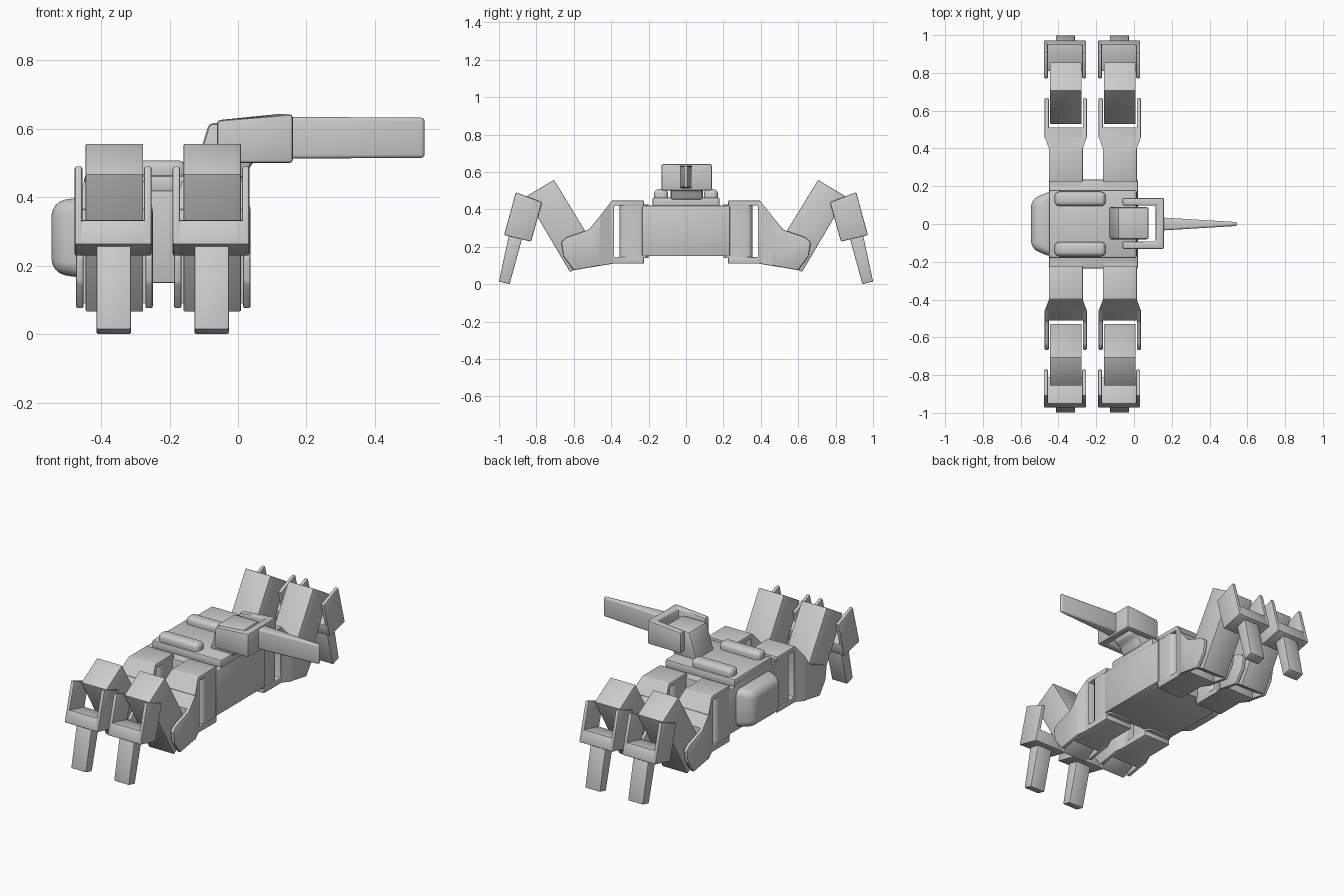
import bpy, bmesh, math
from mathutils import Vector

cube = bpy.data.objects.get("Cube")
if cube:
    bpy.data.objects.remove(cube, do_unlink=True)

grey = bpy.data.materials.new("plain_grey")
grey.use_nodes = True
colour = (0.6, 0.6, 0.6, 1)
grey.diffuse_color = colour
grey.node_tree.nodes["Principled BSDF"].inputs["Base Color"].default_value = colour


def finish(name, bm, bevel=0.0, segments=2, edge_rule=None):
    """Round the edges, add the object and shade it."""
    bmesh.ops.recalc_face_normals(bm, faces=bm.faces)
    if bevel:
        edges = [e for e in bm.edges if e.calc_face_angle(0) > 0.3
                 and (edge_rule is None or edge_rule(e))]
        bmesh.ops.bevel(bm, geom=edges, offset=bevel, segments=segments,
                        profile=0.5, affect='EDGES', clamp_overlap=True)
    mesh = bpy.data.meshes.new(name)
    bm.to_mesh(mesh)
    bm.free()
    obj = bpy.data.objects.new(name, mesh)
    bpy.context.collection.objects.link(obj)
    mesh.materials.append(grey)
    bpy.ops.object.select_all(action='DESELECT')
    obj.select_set(True)
    bpy.context.view_layer.objects.active = obj
    bpy.ops.object.shade_smooth_by_angle(angle=math.radians(35))
    return obj


def prism(points, place, lo, hi):
    """Extrude a 2D profile; place maps (u, v, depth) to a position."""
    bm = bmesh.new()
    base = bm.faces.new([bm.verts.new(place(u, v, lo)) for u, v in points])
    out = bmesh.ops.extrude_face_region(bm, geom=[base])
    shift = Vector(place(0, 0, hi)) - Vector(place(0, 0, lo))
    bmesh.ops.translate(bm, vec=shift,
                        verts=[v for v in out["geom"] if isinstance(v, bmesh.types.BMVert)])
    return bm


def box(x0, x1, y0, y1, z0, z1):
    return prism([(x0, y0), (x1, y0), (x1, y1), (x0, y1)],
                 lambda u, v, d: (u, v, d), z0, z1)


def along_y(u, v, d):
    return (u, d, v)


def vertical(e):
    d = e.verts[0].co - e.verts[1].co
    return abs(d.z) > 0.9 * d.length


# Hull, stepped deck and the two rounded rails
finish("hull", box(-0.45, 0.02, -0.235, 0.235, 0.15, 0.42), 0.006)
finish("deck", box(-0.45, 0.015, -0.18, 0.18, 0.41, 0.465), 0.012)
for side, s in (("left", 1), ("right", -1)):
    finish("deck_rail_" + side,
           box(-0.42, -0.15, s * 0.133 - 0.038, s * 0.133 + 0.038, 0.43, 0.508), 0.025, 4)

# Tapered bulge on the end of the hull
bm = box(-0.545, -0.43, -0.18, 0.18, 0.16, 0.405)
for v in bm.verts:
    if v.co.x < -0.5:
        v.co.y *= 0.72
        v.co.z = 0.285 + (v.co.z - 0.285) * 0.85
finish("end_bulge", bm, 0.04, 4)

# Turret: neck, forked frame and tapering blade
neck = [(-0.135, 0.45), (-0.105, 0.55), (-0.085, 0.617), (0.078, 0.617),
        (0.078, 0.52), (0.04, 0.5), (0.02, 0.45)]
finish("turret_neck", prism(neck, along_y, -0.082, 0.09), 0.014)

fork = [(-0.062, -0.132), (0.16, -0.132), (0.16, 0.138), (-0.062, 0.138),
        (-0.062, 0.098), (0.115, 0.098), (0.115, -0.092), (-0.062, -0.092)]
bm = prism(fork, lambda u, v, d: (u, v, d), 0.5, 0.643)
for v in bm.verts:
    if v.co.x < 0 and v.co.z > 0.6:
        v.co.z = 0.625
finish("turret_frame", bm, 0.01)

bm = box(0.15, 0.545, -0.034, 0.034, 0.513, 0.635)
for v in bm.verts:
    if v.co.x > 0.5:
        v.co.y *= 0.3
        v.co.z = 0.574 + (v.co.z - 0.574) * 0.96
finish("turret_blade", bm, 0.012, 3)

# Leg profiles, as distance outward from the hull and height
hip = [(0.225, 0.447), (0.395, 0.447), (0.51, 0.3), (0.51, 0.09), (0.39, 0.11),
       (0.225, 0.11), (0.225, 0.145), (0.385, 0.145), (0.385, 0.42), (0.225, 0.42)]
flare = [(0.40, 0.442), (0.46, 0.366), (0.46, 0.099), (0.40, 0.11)]
arm = [(0.455, 0.37), (0.52, 0.292), (0.64, 0.25), (0.667, 0.225), (0.655, 0.15),
       (0.6, 0.075), (0.455, 0.1)]
thigh = [(0.706, 0.558), (0.857, 0.467), (0.62, 0.065), (0.53, 0.118), (0.53, 0.27)]
prong = [(0.91, 0.492), (0.77, 0.438), (0.828, 0.228), (0.973, 0.262)]
base = [(0.951, 0.335), (0.808, 0.3), (0.828, 0.228), (0.973, 0.262)]
foot = [(0.945, 0.27), (0.875, 0.25), (0.943, 0.0), (1.0, 0.015)]


def leg(label, cx, s):
    """One whole leg at cx, pointing to the s side of the hull."""
    def place(u, v, d):
        return (cx + d, s * u, v)

    def part(name, profile, lo, hi, bevel=0.004):
        finish(label + "_" + name, prism(profile, place, lo, hi), bevel)

    # Pivot block with rounded uprights
    y0, y1 = sorted((s * 0.2, s * 0.355))
    finish(label + "_pivot", box(cx - 0.088, cx + 0.088, y0, y1, 0.14, 0.425),
           0.03, 4, vertical)
    part("hip", hip, -0.09, 0.09)
    # Hip widening into the fork
    bm = prism(flare, place, -0.112, 0.112)
    for v in bm.verts:
        if abs(v.co.y) < 0.43:
            v.co.x = cx + (v.co.x - cx) * 0.8
    finish(label + "_hip_flare", bm)
    part("hip_fork_core", [(0.455, 0.37), (0.51, 0.3), (0.51, 0.09), (0.455, 0.1)],
         -0.095, 0.095, 0)
    part("thigh", thigh, -0.084, 0.084)
    for end, a, b in (("left", 0.09, 0.112), ("right", -0.112, -0.09)):
        part("hip_fork_" + end, arm, a, b, 0.006)
        part("shin_fork_" + end, prong, a - 0.004, b - 0.004, 0.006)
    part("shin_fork_base", base, -0.114, 0.106, 0.008)
    part("foot", foot, -0.052, 0.048)


for row, s in (("front", -1), ("back", 1)):
    for side, cx in (("right", -0.361), ("left", -0.075)):
        leg(row + "_" + side, cx, s)
